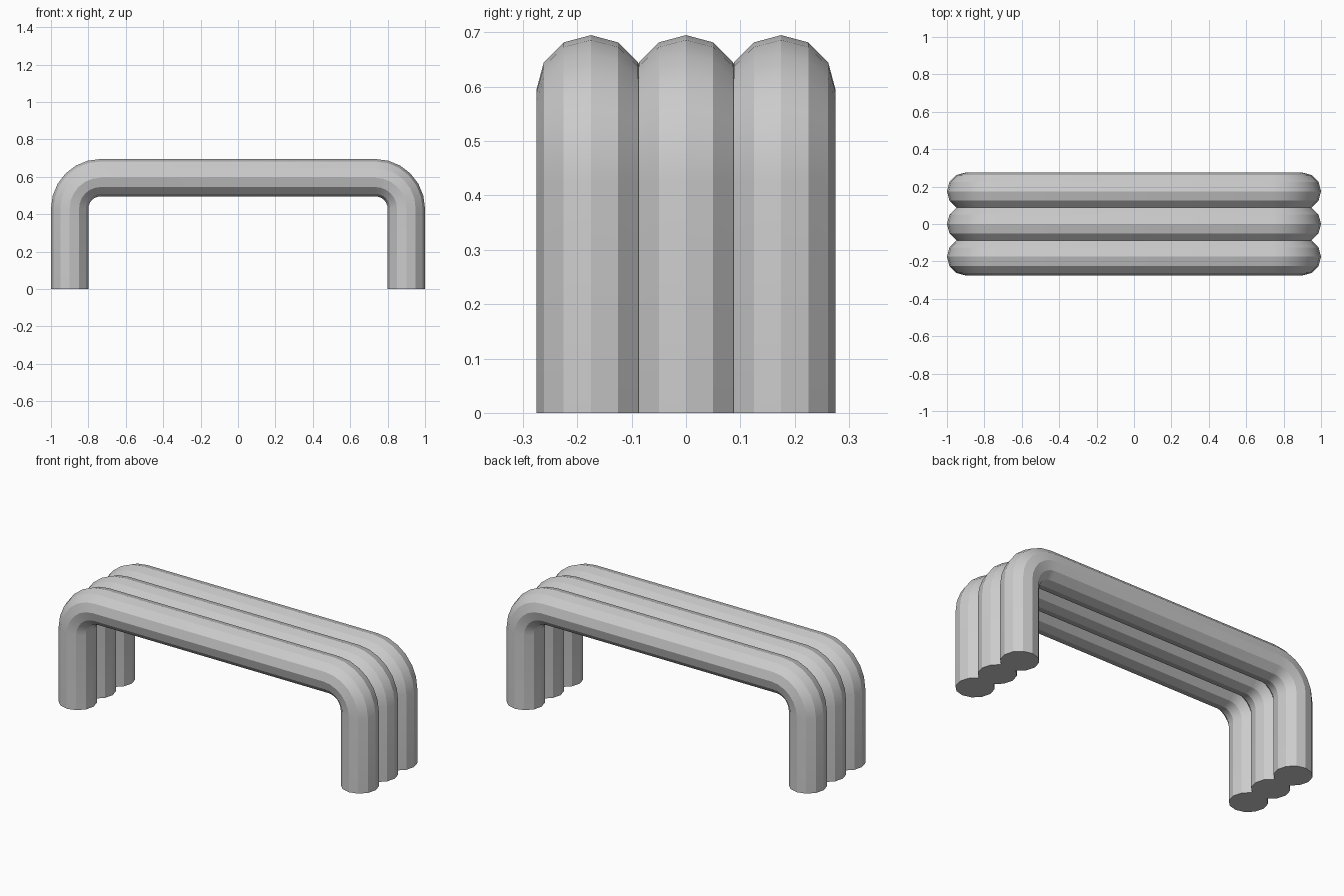
import bpy, bmesh
from math import sin, cos, pi, radians

if "Cube" in bpy.data.objects:
    bpy.data.objects.remove(bpy.data.objects["Cube"])

R, SIDES = 0.1, 12            # tube radius and sides
LEG_X, BAR_Z = 0.9, 0.595     # tube centre lines
BEND, STEPS = 0.165, 6        # corner radius and segments


def bent_path():
    """Centre line points (x, z) with the outward normal angle of each."""
    cx, cz = LEG_X - BEND, BAR_Z - BEND
    right = [(LEG_X, 0, 0)]
    for i in range(STEPS + 1):
        a = pi / 2 * i / STEPS
        right.append((cx + BEND * cos(a), cz + BEND * sin(a), a))
    return right + [(-x, z, pi - a) for x, z, a in reversed(right)]


def bent_tube(name, y):
    bm = bmesh.new()
    rings = []
    for x, z, a in bent_path():
        ring = []
        for k in range(SIDES):
            t = 2 * pi * k / SIDES
            d = R * cos(t)
            ring.append(bm.verts.new((x + d * cos(a), y + R * sin(t), z + d * sin(a))))
        rings.append(ring)
    for r0, r1 in zip(rings, rings[1:]):
        for k in range(SIDES):
            n = (k + 1) % SIDES
            bm.faces.new((r0[k], r0[n], r1[n], r1[k]))
    bm.faces.new(rings[0])
    bm.faces.new(rings[-1])
    bmesh.ops.recalc_face_normals(bm, faces=bm.faces)
    mesh = bpy.data.meshes.new(name)
    bm.to_mesh(mesh)
    bm.free()
    ob = bpy.data.objects.new(name, mesh)
    bpy.context.collection.objects.link(ob)
    # smooth along the bend, crisp between the long facets
    bpy.ops.object.select_all(action='DESELECT')
    ob.select_set(True)
    bpy.context.view_layer.objects.active = ob
    bpy.ops.object.shade_smooth_by_angle(angle=radians(25))


# three overlapping tubes side by side form the bench
for label, y in (("front", -0.175), ("middle", 0), ("back", 0.175)):
    bent_tube(label + "_tube", y)
